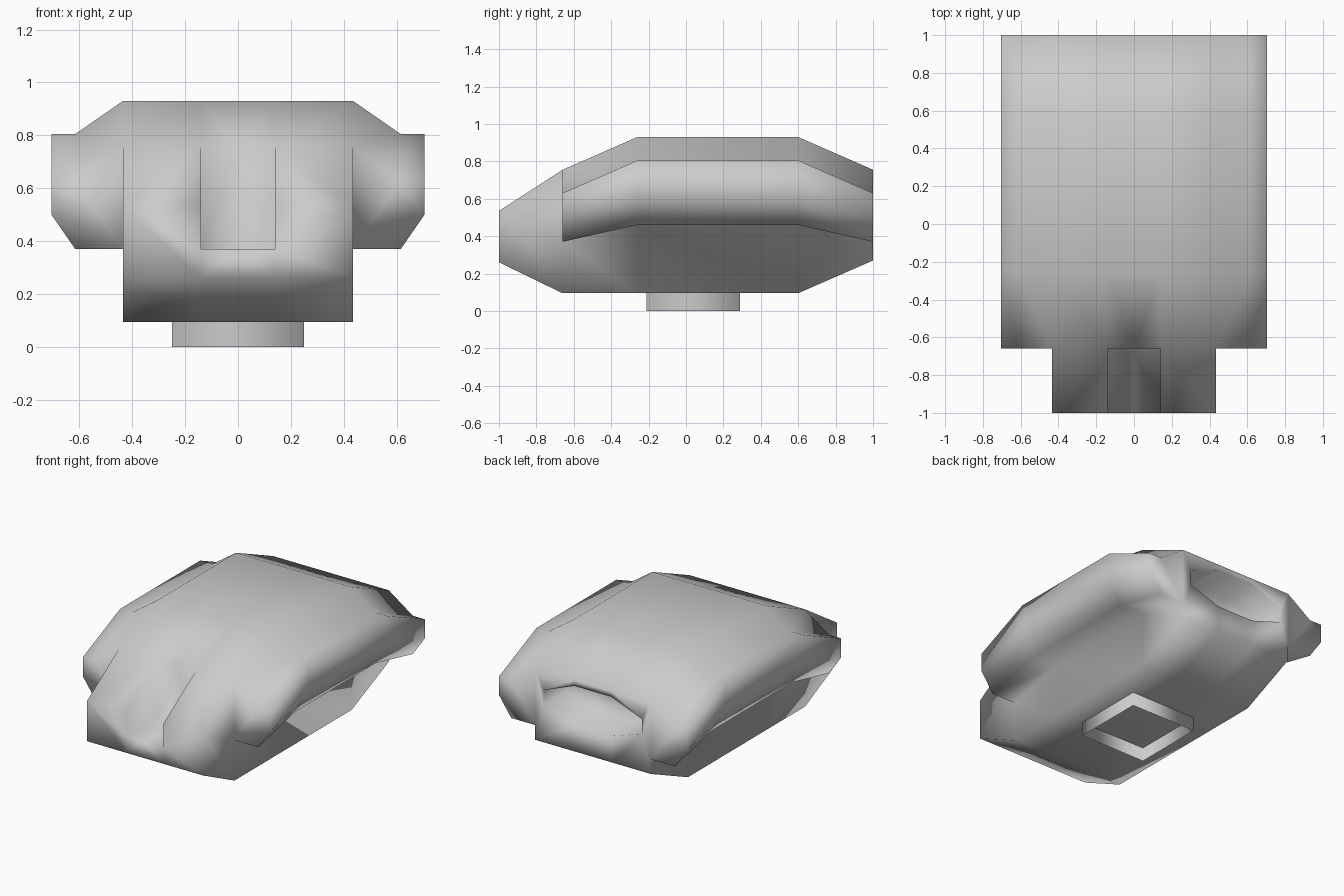
import bpy, bmesh
from mathutils import Vector

if "Cube" in bpy.data.objects:
    bpy.data.objects.remove(bpy.data.objects["Cube"])

N, X = 0.14, 0.435          # notch half width, main hull half width
FRONT, NOSE = -0.66, -1.0


def finish(name, bm):
    bmesh.ops.remove_doubles(bm, verts=bm.verts, dist=0.0005)
    bmesh.ops.recalc_face_normals(bm, faces=bm.faces)
    for f in bm.faces:
        f.smooth = True
    mesh = bpy.data.meshes.new(name)
    bm.to_mesh(mesh)
    bm.free()
    obj = bpy.data.objects.new(name, mesh)
    bpy.context.collection.objects.link(obj)
    return obj


def face(bm, pts):
    bm.faces.new([bm.verts.new(p) for p in pts])


def section(y, top, shoulder, side, low, bottom):
    # half cross-section: roof, side bulge, underside
    prof = [(0, top), (N, top), (X, top), (0.615, shoulder), (0.705, shoulder),
            (0.705, side), (0.615, low), (X, low), (X, bottom), (N, bottom), (0, bottom)]
    return [(x, y, z) for x, z in prof]


def loft(bm, a, b):
    for i in range(len(a) - 1):
        face(bm, [a[i], a[i + 1], b[i + 1], b[i]])


bm = bmesh.new()

# main shell
rings = [section(FRONT, 0.755, 0.63, 0.50, 0.37, 0.095),
         section(-0.26, 0.93, 0.805, 0.59, 0.46, 0.095),
         section(0.60, 0.93, 0.805, 0.59, 0.46, 0.095),
         section(1.0, 0.755, 0.63, 0.50, 0.37, 0.27)]
for a, b in zip(rings, rings[1:]):
    loft(bm, a, b)

# end caps of the side bulges
for r in (rings[0], rings[-1]):
    face(bm, r[2:8])

# nose with the gun notch in its middle
F, B = FRONT, NOSE
nose = [
    [(N, F, .755), (X, F, .755), (X, B, .535), (N, B, .535)],
    [(X, F, .755), (X, B, .535), (X, B, .26), (X, F, .095), (X, F, .37)],
    [(N, B, .535), (X, B, .535), (X, B, .26), (N, B, .26), (N, B, .37)],
    [(0, B, .37), (N, B, .37), (N, B, .26), (0, B, .26)],
    [(N, F, .755), (N, B, .535), (N, B, .37), (N, F, .37)],
    [(0, F, .37), (N, F, .37), (N, B, .37), (0, B, .37)],
    [(0, F, .755), (N, F, .755), (N, F, .37), (0, F, .37)],
    [(N, F, .095), (X, F, .095), (X, B, .26), (N, B, .26)],
    [(0, F, .095), (N, F, .095), (N, B, .26), (0, B, .26)],
]
for pts in nose:
    face(bm, pts)

# rear wall with an eight-sided recess
hole = [(0, .715), (N, .715), (.37, .625), (.37, .525), (N, .45), (0, .45)]
lip = [(x, 1.0, z) for x, z in hole]
deep = [(x, 0.75, z) for x, z in hole]
r = rings[-1]
for pts in ([r[0], r[1], lip[1], lip[0]], [r[1], r[2], lip[2], lip[1]],
            [r[2], r[7], lip[3], lip[2]], [r[7], r[8], r[9], lip[4], lip[3]],
            [r[9], r[10], lip[5], lip[4]]):
    face(bm, pts)
loft(bm, lip, deep)
face(bm, deep)

# mirror the half
bmesh.ops.remove_doubles(bm, verts=bm.verts, dist=0.0005)
dup = bmesh.ops.duplicate(bm, geom=bm.verts[:] + bm.edges[:] + bm.faces[:])
for v in [g for g in dup["geom"] if isinstance(g, bmesh.types.BMVert)]:
    v.co.x = -v.co.x
finish("turret_shell", bm)

# open square collar underneath
bm = bmesh.new()
corners = [(-.25, -.21), (.25, -.21), (.25, .29), (-.25, .29)]
for (x0, y0), (x1, y1) in zip(corners, corners[1:] + corners[:1]):
    face(bm, [(x0, y0, 0), (x1, y1, 0), (x1, y1, .095), (x0, y0, .095)])
finish("mounting_collar", bm)
